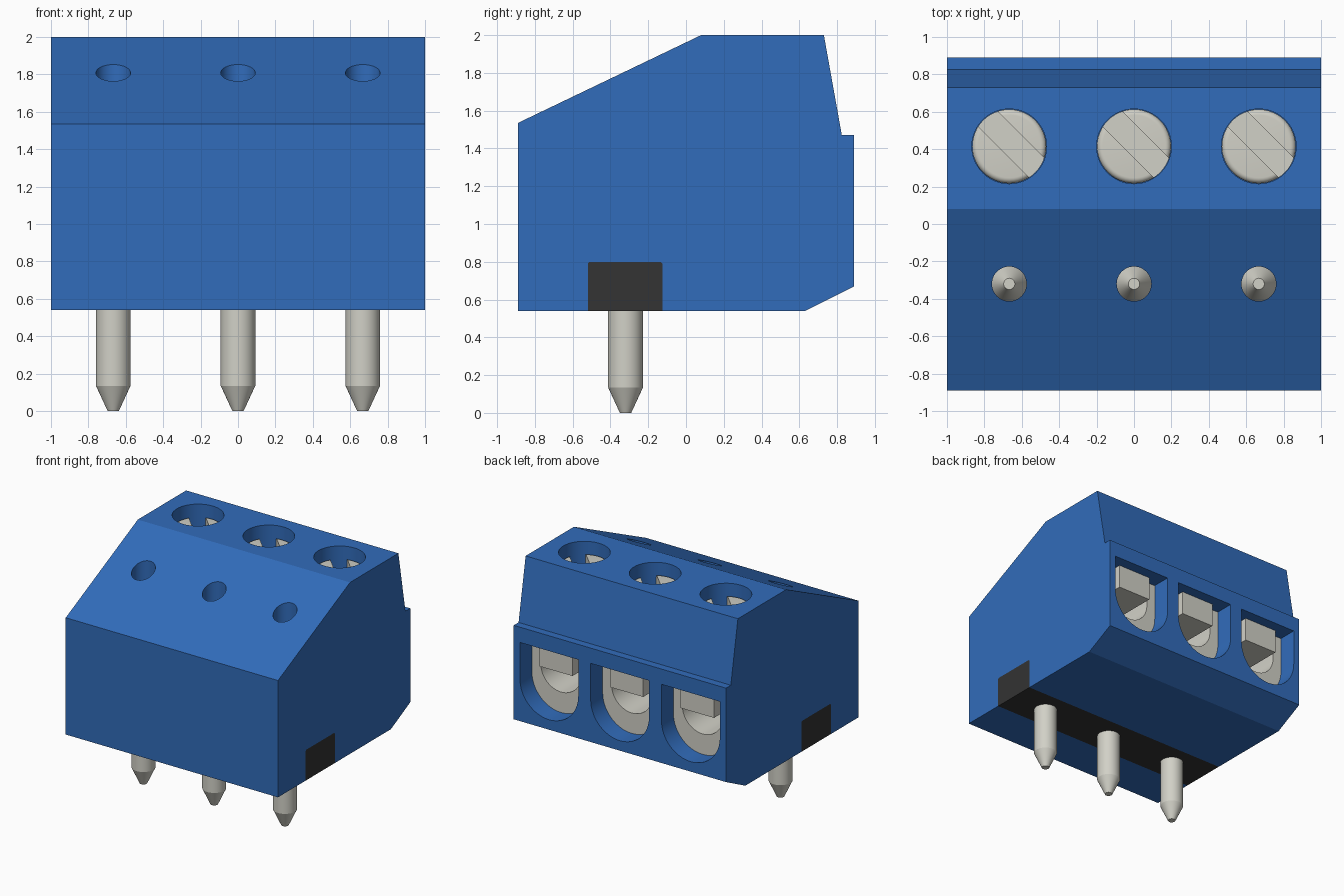
import bpy, bmesh, math
from mathutils import Matrix

if "Cube" in bpy.data.objects:
    bpy.data.objects.remove(bpy.data.objects["Cube"], do_unlink=True)


def material(name, rgb, rough=0.5):
    m = bpy.data.materials.new(name)
    m.use_nodes = True
    m.diffuse_color = (*rgb, 1)
    bsdf = next(n for n in m.node_tree.nodes if n.type == 'BSDF_PRINCIPLED')
    bsdf.inputs["Base Color"].default_value = (*rgb, 1)
    bsdf.inputs["Roughness"].default_value = rough
    return m


BLUE = material("housing blue", (0.031, 0.150, 0.495))
GREY = material("tinned metal", (0.640, 0.635, 0.570))
BLACK = material("black plastic", (0.033, 0.033, 0.033))


def finish(bm, name, mat):
    bmesh.ops.recalc_face_normals(bm, faces=bm.faces)
    me = bpy.data.meshes.new(name)
    bm.to_mesh(me)
    bm.free()
    ob = bpy.data.objects.new(name, me)
    bpy.context.collection.objects.link(ob)
    if mat:
        me.materials.append(mat)
    return ob


def prism(name, points, direction, mat=None):
    """Extrude a closed outline of 3D points along a direction."""
    bm = bmesh.new()
    face = bm.faces.new([bm.verts.new(p) for p in points])
    ext = bmesh.ops.extrude_face_region(bm, geom=[face])
    bmesh.ops.translate(bm, vec=direction,
                        verts=[v for v in ext["geom"] if isinstance(v, bmesh.types.BMVert)])
    return finish(bm, name, mat)


def lathe(name, profile, x, y, mat=None, steps=48):
    """Revolve (radius, z) points, capped at both ends, about a vertical axis."""
    bm = bmesh.new()
    rings = [[bm.verts.new((x + r * math.cos(2 * math.pi * i / steps),
                            y + r * math.sin(2 * math.pi * i / steps), z))
              for i in range(steps)] for r, z in profile]
    for a, b in zip(rings, rings[1:]):
        for i in range(steps):
            j = (i + 1) % steps
            bm.faces.new((a[i], a[j], b[j], b[i]))
    bm.faces.new(rings[0])
    bm.faces.new(rings[-1])
    return finish(bm, name, mat)


def box(name, size, centre, mat=None, turn=0.0):
    bm = bmesh.new()
    bmesh.ops.create_cube(bm, size=1, matrix=Matrix.Translation(centre)
                          @ Matrix.Rotation(turn, 4, 'Z') @ Matrix.Diagonal((*size, 1)))
    return finish(bm, name, mat)


def u_prism(name, x, r, zc, top, y0, y1, mat=None):
    """Flat-topped, round-bottomed block running along y."""
    pts = [(x + r, y0, top), (x - r, y0, top)]
    for i in range(33):
        a = math.pi + math.pi * i / 32
        pts.append((x + r * math.cos(a), y0, zc + r * math.sin(a)))
    return prism(name, pts, (0, y1 - y0, 0), mat)


def activate(ob):
    bpy.ops.object.select_all(action='DESELECT')
    ob.select_set(True)
    bpy.context.view_layer.objects.active = ob


def cut(ob, cutter):
    activate(ob)
    mod = ob.modifiers.new("cut", 'BOOLEAN')
    mod.operation = 'DIFFERENCE'
    mod.solver = 'EXACT'
    mod.object = cutter
    bpy.ops.object.modifier_apply(modifier=mod.name)
    bpy.data.objects.remove(cutter, do_unlink=True)


def smooth(ob, degrees=20):
    activate(ob)
    bpy.ops.object.shade_smooth_by_angle(angle=math.radians(degrees))


POLES = (-0.667, 0.0, 0.667)
PIN_Y, SCREW_Y = -0.32, 0.415

# Housing side profile (y, z), with a notch underneath for the pin strip
strip = [(-0.52, 0.54), (-0.52, 0.79), (-0.51, 0.80),
         (-0.135, 0.80), (-0.125, 0.79), (-0.125, 0.54)]
outline = [(-0.89, 0.54), *strip, (0.63, 0.54), (0.89, 0.67), (0.89, 1.47),
           (0.825, 1.47), (0.73, 2.0), (0.08, 2.0), (-0.89, 1.535)]
housing = prism("housing", [(-1, y, z) for y, z in outline], (2, 0, 0), BLUE)

# Screw wells, test holes and wire openings
for x in POLES:
    cut(housing, lathe("well_cutter", [(0.2, 1.42), (0.2, 2.2)], x, SCREW_Y))
    cut(housing, lathe("test_hole_cutter", [(0.0925, 0.86), (0.0925, 2.2)], x, PIN_Y))
    cut(housing, u_prism("opening_cutter", x, 0.275, 1.03, 1.34, 0.22, 1.0))
smooth(housing)

# Black strip that carries the pins
prism("pin_strip", [(-1, y, z) for y, z in strip], (2, 0, 0), BLACK)

for n, x in enumerate(POLES, 1):
    # Solder pin, tapered at both ends
    smooth(lathe(f"pin_{n}", [(0.03, 0), (0.0925, 0.135), (0.0925, 0.87), (0.03, 1.0)],
                 x, PIN_Y, GREY))

    # Slotted clamp screw with a rounded rim
    rim = [(0.168 + 0.03 * math.cos(a), 1.87 + 0.03 * math.sin(a))
           for a in (math.pi / 2 * k / 6 for k in range(7))]
    screw = lathe(f"screw_{n}", [(0.198, 1.43), *rim], x, SCREW_Y, GREY)
    cut(screw, box("slot_cutter", (0.6, 0.13, 0.4),
                   (x + 0.016, SCREW_Y + 0.016, 1.94), turn=-math.pi / 4))
    smooth(screw)

    # Wire cage with a round-bottomed mouth
    cage = u_prism(f"wire_cage_{n}", x, 0.274, 1.03, 1.338, 0.23, 0.73, GREY)
    cut(cage, u_prism("mouth_cutter", x, 0.19, 1.12, 1.5, 0.3, 0.9))
    smooth(cage)

    # Clamping jaw
    box(f"clamp_jaw_{n}", (0.314, 0.49, 0.203), (x, 0.555, 1.2365), GREY)
